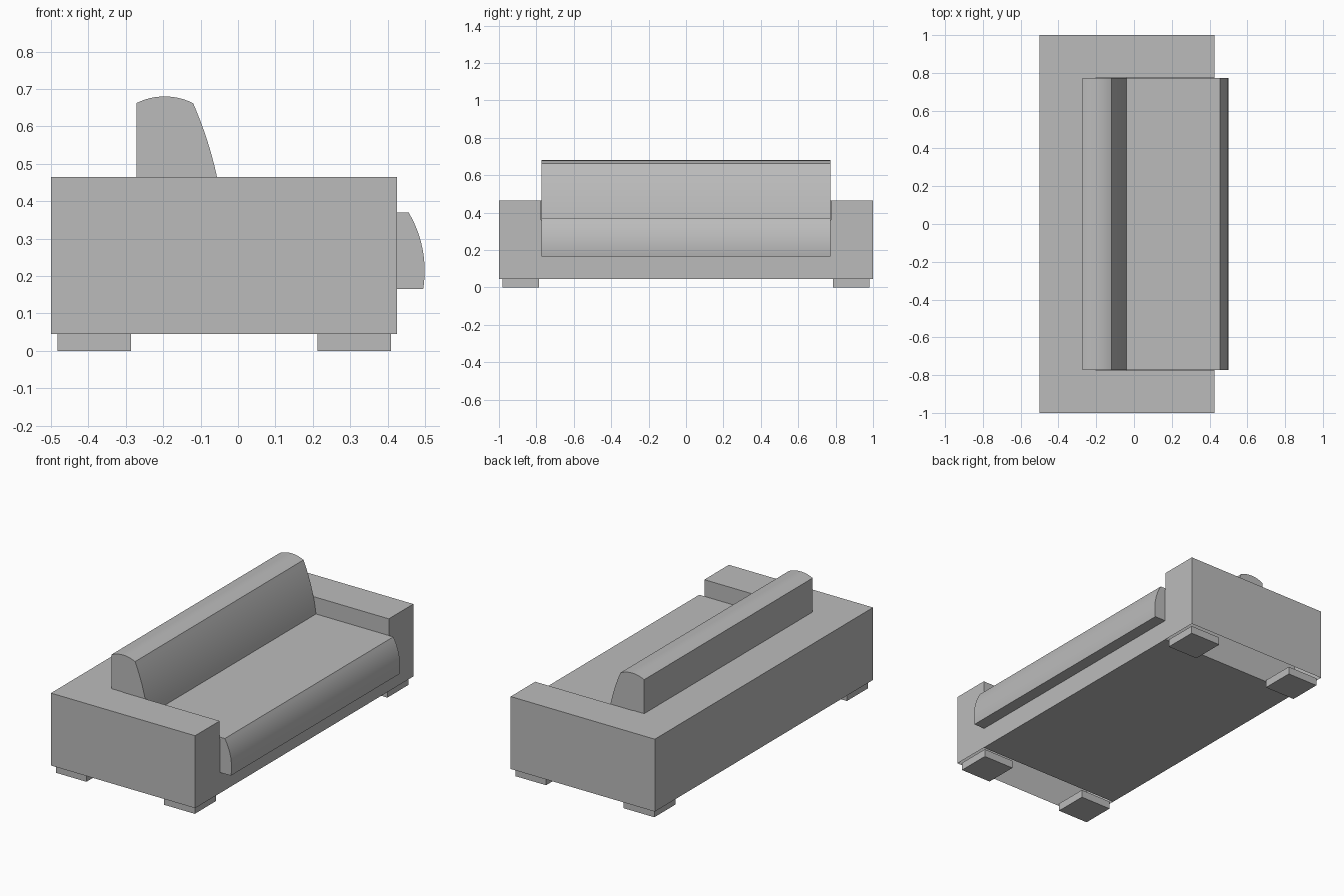
import bpy
import bmesh
import math
from mathutils import Vector

default = bpy.data.objects.get("Cube")
if default:
    bpy.data.objects.remove(default, do_unlink=True)

fabric = bpy.data.materials.new("grey_fabric")
fabric.use_nodes = True
grey = (0.5, 0.5, 0.5, 1)
fabric.diffuse_color = grey
fabric.node_tree.nodes["Principled BSDF"].inputs["Base Color"].default_value = grey


def finish(name, bm, smooth=False):
    bmesh.ops.recalc_face_normals(bm, faces=bm.faces)
    mesh = bpy.data.meshes.new(name)
    bm.to_mesh(mesh)
    bm.free()
    mesh.materials.append(fabric)
    obj = bpy.data.objects.new(name, mesh)
    bpy.context.collection.objects.link(obj)
    if smooth:
        bpy.ops.object.select_all(action="DESELECT")
        obj.select_set(True)
        bpy.context.view_layer.objects.active = obj
        bpy.ops.object.shade_smooth_by_angle(angle=math.radians(25))
    return obj


def box(name, low, high, open_bottom=False):
    bm = bmesh.new()
    bmesh.ops.create_cube(bm, size=1)
    low, high = Vector(low), Vector(high)
    for v in bm.verts:
        v.co = (low + high) / 2 + v.co * (high - low)
    if open_bottom:
        bm.normal_update()
        under = [f for f in bm.faces if f.normal.z < -0.9]
        bmesh.ops.delete(bm, geom=under, context="FACES_ONLY")
    return finish(name, bm)


def arc(start, end, bulge, steps=12):
    """Points of a circular arc bulging to the left of start -> end."""
    a, b = Vector(start), Vector(end)
    chord = b - a
    half = chord.length / 2
    radius = (half ** 2 + bulge ** 2) / (2 * bulge)
    side = Vector((-chord.y, chord.x)).normalized()
    centre = (a + b) / 2 + side * (bulge - radius)
    sweep = math.asin(half / radius)
    points = []
    for i in range(steps + 1):
        t = sweep * (2 * i / steps - 1)
        points.append(centre + radius * (side * math.cos(t)
                                         + chord.normalized() * math.sin(t)))
    return points


def extrude(name, profile, half_width, caps=True, smooth=False):
    """Sweep an x-z profile along y."""
    bm = bmesh.new()
    rings = [[bm.verts.new((p[0], y, p[1])) for p in profile]
             for y in (-half_width, half_width)]
    for i in range(len(profile)):
        j = (i + 1) % len(profile)
        bm.faces.new((rings[0][i], rings[0][j], rings[1][j], rings[1][i]))
    if caps:
        for ring in rings:
            bm.faces.new(ring)
    return finish(name, bm, smooth)


BACK, FRONT, INNER = -0.5, 0.425, 0.775
BOTTOM, TOP, SEAT = 0.045, 0.465, 0.37

# Base with a raised ledge behind the backrest; the arms close its ends
extrude("base", [(BACK, BOTTOM), (FRONT, BOTTOM), (FRONT, SEAT - 0.01),
                 (-0.2, SEAT - 0.01), (-0.2, TOP), (BACK, TOP)], INNER, caps=False)

# Hollow arms and block feet on both sides
for side, s in (("left", 1), ("right", -1)):
    ys = sorted((s * INNER, s))
    box(side + "_arm", (BACK, ys[0], BOTTOM), (FRONT, ys[1], TOP), open_bottom=True)
    ys = sorted((s * 0.785, s * 0.98))
    for place, x in (("back", -0.483), ("front", 0.212)):
        box(f"{side}_{place}_foot", (x, ys[0], 0), (x + 0.197, ys[1], BOTTOM))

# Seat cushion with a rounded lip
lip = arc((0.456, SEAT), (0.495, 0.165), 0.0185)
extrude("seat_cushion", [(-0.15, 0.165), (-0.15, SEAT)] + lip, 0.772, smooth=True)

# Backrest with a crowned top and a bowed front
crown = arc((-0.272, 0.662), (-0.12, 0.662), 0.018)
bow = arc((-0.12, 0.662), (-0.04, SEAT), 0.011)
extrude("backrest", [(-0.272, SEAT - 0.005)] + crown + bow[1:]
        + [(-0.04, SEAT - 0.005)], 0.772, smooth=True)
